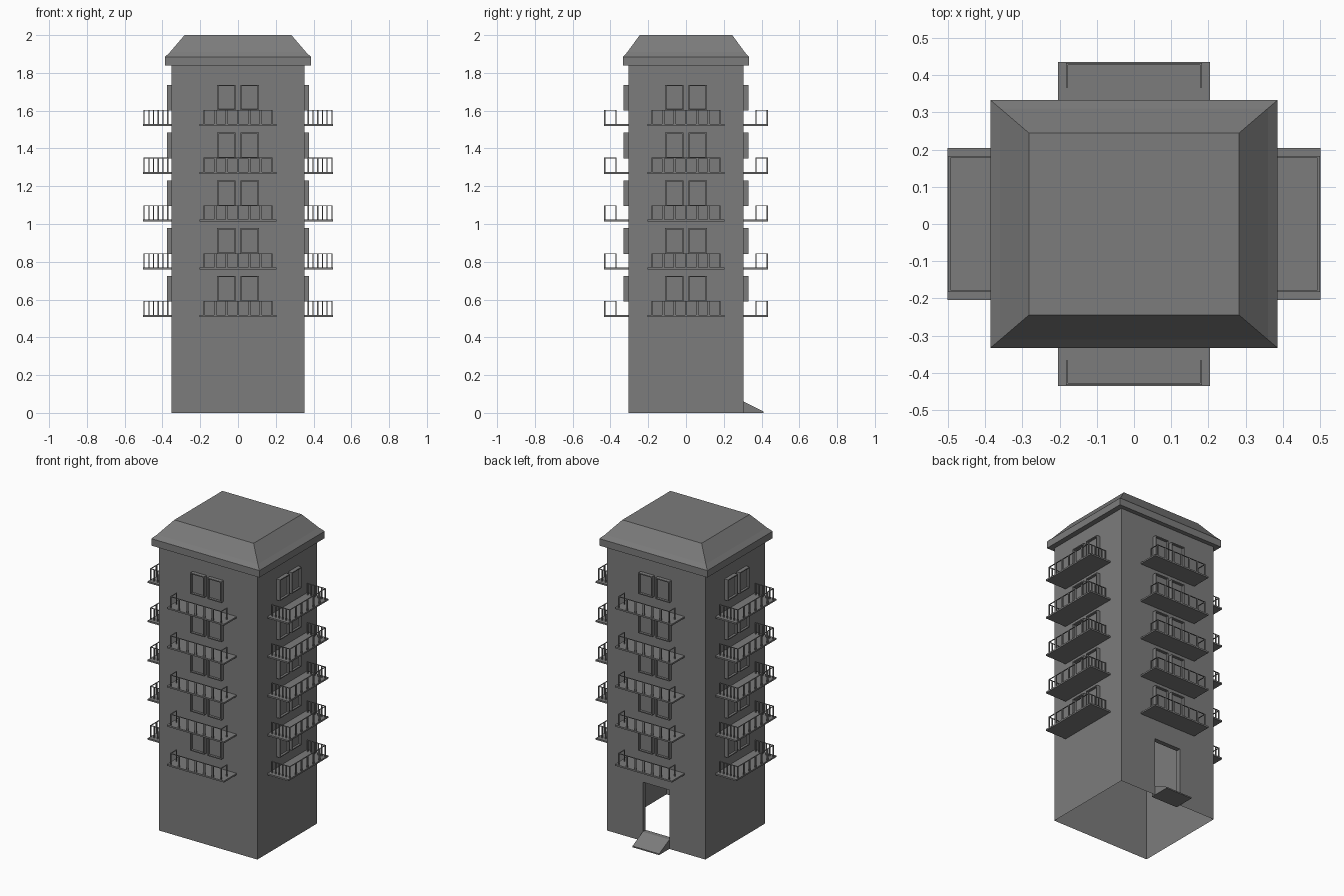
import bpy, bmesh, math
from mathutils import Matrix, Vector

cube = bpy.data.objects.get("Cube")
if cube:
    bpy.data.objects.remove(cube, do_unlink=True)

# One plain colour for the whole building
grey = bpy.data.materials.new("mid_grey")
grey.use_nodes = True
colour = (0.2, 0.2, 0.2, 1)
grey.diffuse_color = colour
bsdf = next(n for n in grey.node_tree.nodes if n.type == "BSDF_PRINCIPLED")
bsdf.inputs["Base Color"].default_value = colour

HX, HY, WALL_TOP = 0.352, 0.305, 1.84
FLOORS = [0.507 + 0.253 * i for i in range(5)]


def finish(name, bm, angle=0):
    mesh = bpy.data.meshes.new(name)
    bm.to_mesh(mesh)
    bm.free()
    mesh.materials.append(grey)
    obj = bpy.data.objects.new(name, mesh)
    obj.rotation_euler.z = angle
    bpy.context.collection.objects.link(obj)
    return obj


def box(bm, lo, hi):
    lo, hi = Vector(lo), Vector(hi)
    mat = Matrix.Translation((lo + hi) / 2) @ Matrix.Diagonal((*(hi - lo), 1))
    return bmesh.ops.create_cube(bm, size=1, matrix=mat)["verts"]


def face(bm, points):
    return bm.faces.new([bm.verts.new(p) for p in points])


# Walls: thin shell open at the bottom, with a doorway in the back
DOOR, DOOR_TOP, REVEAL = 0.095, 0.38, 0.03
bm = bmesh.new()
face(bm, [(-HX, -HY, 0), (HX, -HY, 0), (HX, -HY, WALL_TOP), (-HX, -HY, WALL_TOP)])
for s in (-1, 1):
    face(bm, [(s * HX, -s * HY, 0), (s * HX, s * HY, 0),
              (s * HX, s * HY, WALL_TOP), (s * HX, -s * HY, WALL_TOP)])
opening = [(DOOR, 0), (DOOR, DOOR_TOP), (-DOOR, DOOR_TOP), (-DOOR, 0)]
outline = [(-HX, 0), (-HX, WALL_TOP), (HX, WALL_TOP), (HX, 0)]
face(bm, [(x, HY, z) for x, z in outline + opening])
finish("walls", bm)

# Door reveal
bm = bmesh.new()
for (x0, z0), (x1, z1) in zip(opening, opening[1:]):
    face(bm, [(x0, HY, z0), (x1, HY, z1), (x1, HY - REVEAL, z1), (x0, HY - REVEAL, z0)])
finish("door_reveal", bm)

# Entrance ramp
bm = bmesh.new()
profile = [(HY - REVEAL, 0), (0.41, 0), (0.41, 0.008), (HY, 0.06), (HY - REVEAL, 0.06)]
side = face(bm, [(-DOOR, y, z) for y, z in profile])
ext = bmesh.ops.extrude_face_region(bm, geom=[side], use_keep_orig=True)["geom"]
bmesh.ops.translate(bm, vec=(2 * DOOR, 0, 0),
                    verts=[v for v in ext if isinstance(v, bmesh.types.BMVert)])
bmesh.ops.recalc_face_normals(bm, faces=bm.faces)
finish("entrance_ramp", bm)

# Hipped roof with a flat top and slightly flared eaves
bm = bmesh.new()
rings = []
for x, y, z in [(0.386, 0.333, WALL_TOP), (0.386, 0.333, 1.885),
                (0.36, 0.311, 1.91), (0.283, 0.245, 2)]:
    rings.append([bm.verts.new((a * x, b * y, z))
                  for a, b in [(-1, -1), (1, -1), (1, 1), (-1, 1)]])
for low, high in zip(rings, rings[1:]):
    for i in range(4):
        j = (i + 1) % 4
        bm.faces.new([low[i], low[j], high[j], high[i]])
bm.faces.new(rings[-1])
bm.faces.new(rings[0][::-1])
finish("roof", bm)


def slabs(name, wall, depth, angle):
    bm = bmesh.new()
    for z in FLOORS:
        box(bm, (-0.204, -wall - depth, z), (0.204, -wall, z + 0.01))
    finish(name, bm, angle)


def railings(name, wall, depth, end_posts, angle):
    bm = bmesh.new()
    edge, inner, r = wall + depth - 0.005, wall + 0.065, 0.003
    if end_posts > 2:
        inner = wall + 0.02
    for z in FLOORS:
        base, top = z + 0.01, z + 0.085
        # Balusters along the front edge
        for i in range(7):
            x = -0.18 + 0.06 * i
            w = r if i in (0, 6) else 0.006
            box(bm, (x - w, -edge - r, base), (x + w, -edge + r, top))
        # Balusters and thin handrail on both ends
        for x in (-0.18, 0.18):
            for k in range(1, end_posts):
                y = -edge + (edge - inner) * k / (end_posts - 1)
                box(bm, (x - r, y - r, base), (x + r, y + r, top))
            box(bm, (x - r, -edge, top - 0.003), (x + r, -inner, top))
        box(bm, (-0.18, -edge - r, top - 0.003), (0.18, -edge + r, top))
    finish(name, bm, angle)


def windows(name, wall, angle):
    bm = bmesh.new()
    for z in FLOORS:
        for x in (-0.061, 0.061):
            verts = box(bm, (x - 0.049, -wall - 0.025, z + 0.082),
                        (x + 0.049, -wall, z + 0.218))
            faces = {f for v in verts for f in v.link_faces}
            pane = min(faces, key=lambda f: f.calc_center_median().y)
            # Frame border with a sunken pane
            bmesh.ops.inset_region(bm, faces=[pane], thickness=0.009)
            bmesh.ops.inset_region(bm, faces=[pane], thickness=0.0005, depth=-0.014)
    finish(name, bm, angle)


# Balconies and windows on all four sides
for i, label in enumerate(["front", "left", "back", "right"]):
    wall, depth, posts = (HX, 0.15, 6) if i % 2 else (HY, 0.13, 2)
    turn = i * math.pi / 2
    slabs(label + "_balcony_slabs", wall, depth, turn)
    railings(label + "_balcony_railings", wall, depth, posts, turn)
    windows(label + "_windows", wall, turn)
